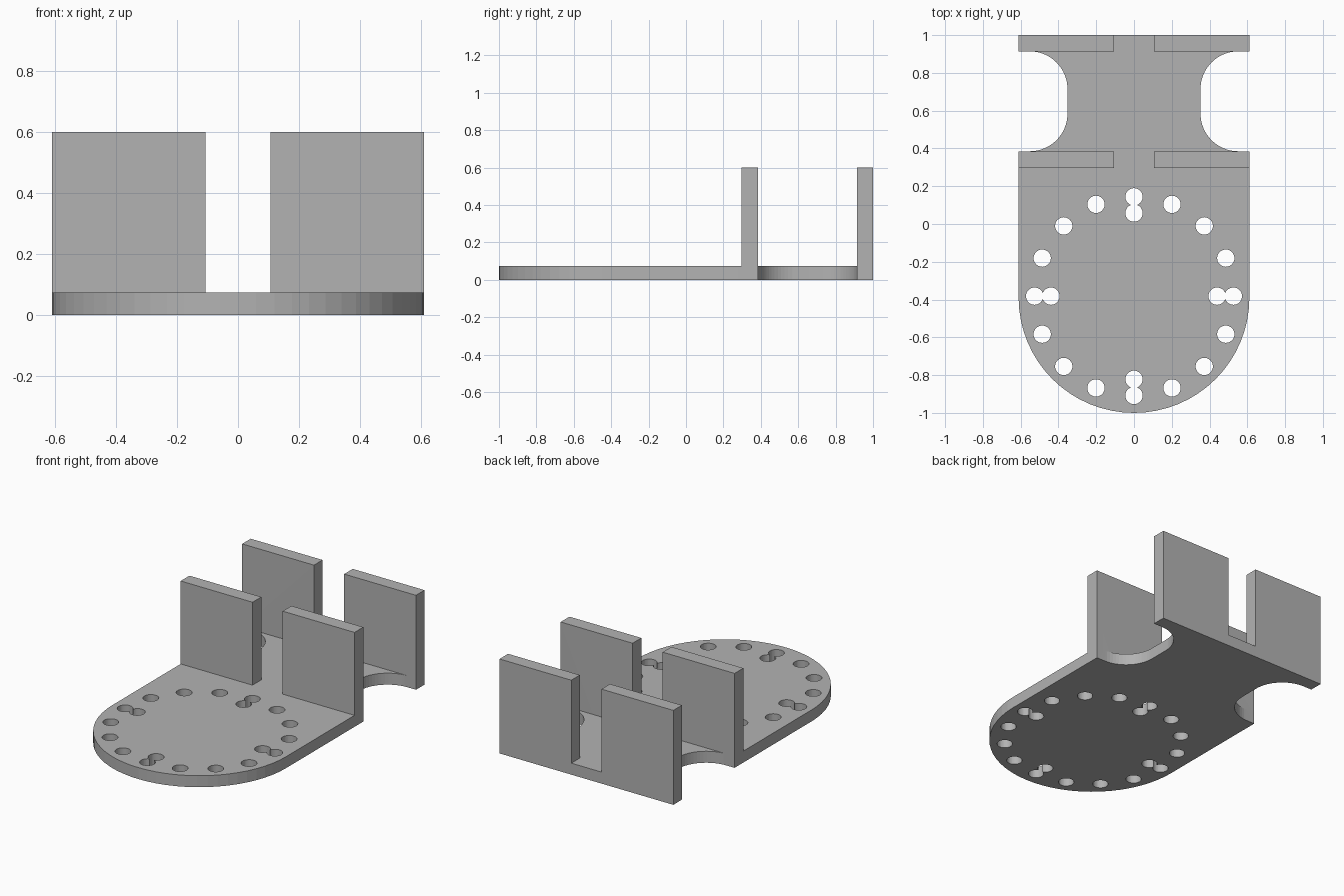
import bpy, bmesh, math

if "Cube" in bpy.data.objects:
    bpy.data.objects.remove(bpy.data.objects["Cube"])

HALF_W, THICK, TOP = 0.611, 0.073, 0.6
FRONT_WALL, BACK_WALL = (0.297, 0.385), (0.914, 1.0)   # y ranges
ARC_Y, HOLE_Y = -0.389, -0.382                         # centres of the rounded end and hole rings

grey = bpy.data.materials.new("light grey")
grey.diffuse_color = (0.45, 0.45, 0.45, 1)
grey.use_nodes = True
grey.node_tree.nodes["Principled BSDF"].inputs["Base Color"].default_value = grey.diffuse_color


def arc(cx, cy, r, a0, a1, n):
    return [(cx + r * math.cos(math.radians(a0 + (a1 - a0) * i / n)),
             cy + r * math.sin(math.radians(a0 + (a1 - a0) * i / n))) for i in range(n + 1)]


def prisms(name, outlines, z0, z1):
    """Extrude one or more closed outlines from z0 to z1."""
    bm = bmesh.new()
    for pts in outlines:
        face = bm.faces.new([bm.verts.new((x, y, z0)) for x, y in pts])
        up = bmesh.ops.extrude_face_region(bm, geom=[face])["geom"]
        bmesh.ops.translate(bm, vec=(0, 0, z1 - z0),
                            verts=[v for v in up if isinstance(v, bmesh.types.BMVert)])
    bmesh.ops.recalc_face_normals(bm, faces=bm.faces)
    mesh = bpy.data.meshes.new(name)
    bm.to_mesh(mesh)
    bm.free()
    mesh.materials.append(grey)
    ob = bpy.data.objects.new(name, mesh)
    bpy.context.collection.objects.link(ob)
    return ob


def combine(target, other, operation):
    """Apply a boolean and discard the second object."""
    mod = target.modifiers.new(operation, 'BOOLEAN')
    mod.operation, mod.solver, mod.object = operation, 'EXACT', other
    bpy.context.view_layer.objects.active = target
    bpy.ops.object.modifier_apply(modifier=mod.name)
    bpy.data.objects.remove(other)


def hole_ring(name, radius, count):
    step = 2 * math.pi / count
    return prisms(name, [arc(radius * math.cos(i * step), HOLE_Y + radius * math.sin(i * step),
                             0.0458, 0, 348.75, 31) for i in range(count)], -0.1, THICK + 0.1)


# base plate: rounded front, notched waist between the walls
y0, y1, waist, r = FRONT_WALL[1], BACK_WALL[0], 0.352, 0.2
right = ([(HALF_W, y0)]
         + arc(waist + r, y0 + r, r, 270, 180, 16)
         + arc(waist + r, y1 - r, r, 180, 90, 16)
         + [(HALF_W, y1), (HALF_W, 1.0)])
left = [(-x, y) for x, y in reversed(right)]
bracket = prisms("mounting_bracket",
                 [arc(0, ARC_Y, HALF_W, 180, 360, 32) + right + left], 0, THICK)

# outer ring of sixteen holes, inner ring of four
combine(bracket, hole_ring("outer_holes", 0.526, 16), 'DIFFERENCE')
combine(bracket, hole_ring("inner_holes", 0.44, 4), 'DIFFERENCE')

# four upright walls in two pairs
walls = [[(a, ya), (b, ya), (b, yb), (a, yb)]
         for ya, yb in (FRONT_WALL, BACK_WALL)
         for a, b in ((-HALF_W, -0.106), (0.106, HALF_W))]
combine(bracket, prisms("upright_walls", walls, THICK, TOP), 'UNION')
bracket.select_set(True)
bpy.ops.object.shade_smooth_by_angle(angle=math.radians(3))
